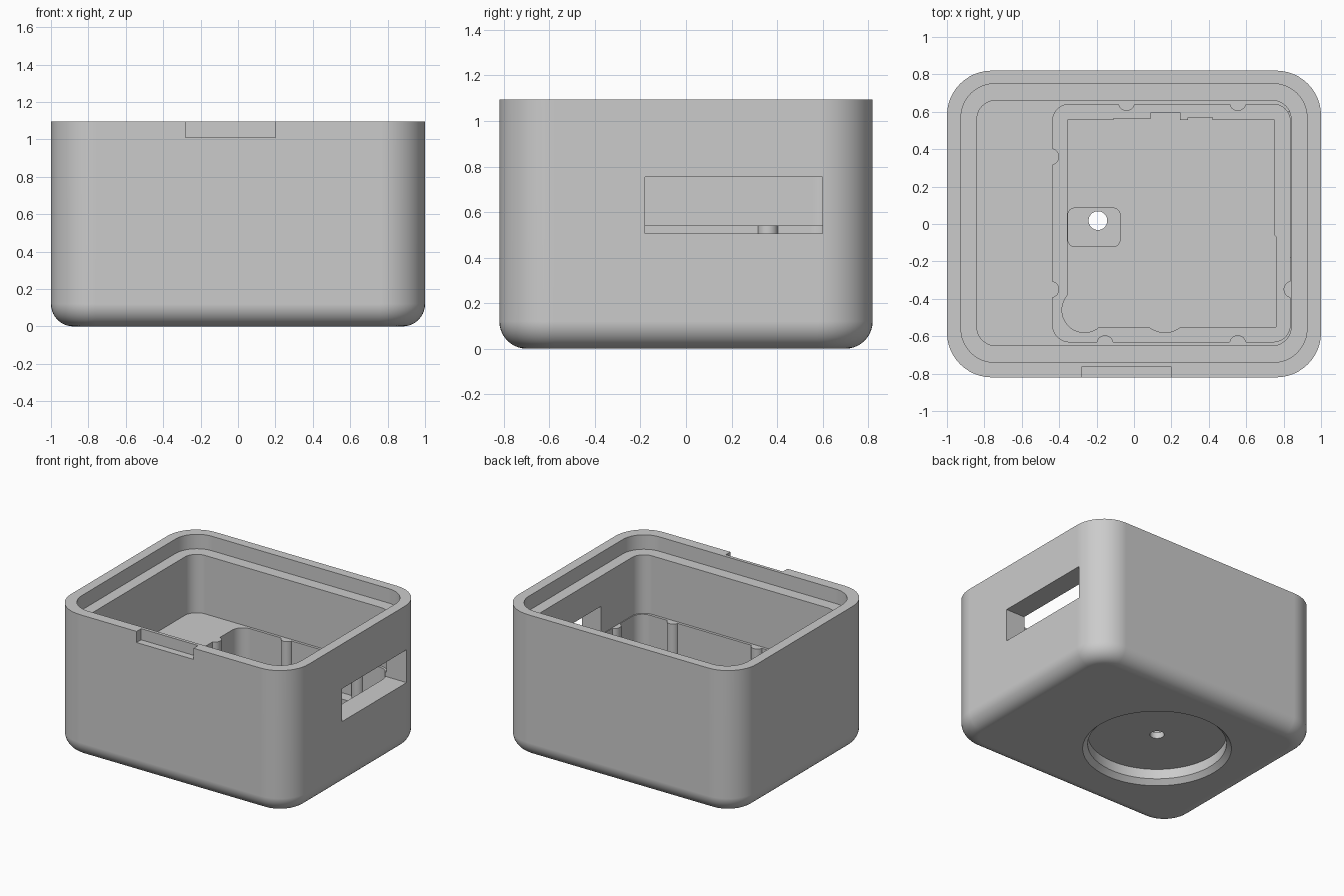
import bpy, bmesh
from math import sin, cos, pi, radians

cube = bpy.data.objects.get("Cube")
if cube:
    bpy.data.objects.remove(cube, do_unlink=True)

grey = bpy.data.materials.new("light_grey_plastic")
grey.use_nodes = True
colour = (0.6, 0.6, 0.6, 1)
grey.diffuse_color = colour
grey.node_tree.nodes["Principled BSDF"].inputs["Base Color"].default_value = colour


def arc(cx, cy, r, start, end, n=10):
    steps = [radians(start + (end - start) * i / n) for i in range(n + 1)]
    return [(cx + r * cos(a), cy + r * sin(a)) for a in steps]


def circle(cx, cy, r, n=48):
    return arc(cx, cy, r, 0, 360, n)[:-1]


def rounded_rect(x0, x1, y0, y1, r, n=12):
    return (arc(x1 - r, y1 - r, r, 0, 90, n) + arc(x0 + r, y1 - r, r, 90, 180, n)
            + arc(x0 + r, y0 + r, r, 180, 270, n) + arc(x1 - r, y0 + r, r, 270, 360, n))


def loft(name, rings):
    """Closed solid through (outline, height) rings with equal point counts."""
    bm = bmesh.new()
    loops = [[bm.verts.new((x, y, z)) for x, y in pts] for pts, z in rings]
    for a, b in zip(loops, loops[1:]):
        for i in range(len(a)):
            j = (i + 1) % len(a)
            bm.faces.new((a[i], a[j], b[j], b[i]))
    bm.faces.new(loops[0][::-1])
    bm.faces.new(loops[-1])
    bmesh.ops.recalc_face_normals(bm, faces=bm.faces)
    mesh = bpy.data.meshes.new(name)
    bm.to_mesh(mesh)
    bm.free()
    obj = bpy.data.objects.new(name, mesh)
    bpy.context.collection.objects.link(obj)
    mesh.materials.append(grey)
    return obj


def prism(name, pts, z0, z1):
    return loft(name, [(pts, z0), (pts, z1)])


def box(name, x0, x1, y0, y1, z0, z1):
    return prism(name, [(x0, y0), (x1, y0), (x1, y1), (x0, y1)], z0, z1)


def cut(target, cutter):
    mod = target.modifiers.new("cut", "BOOLEAN")
    mod.operation = "DIFFERENCE"
    mod.solver = "EXACT"
    mod.object = cutter
    bpy.context.view_layer.objects.active = target
    bpy.ops.object.modifier_apply(modifier=mod.name)
    bpy.data.objects.remove(cutter, do_unlink=True)


HEIGHT, FILLET, CORNER = 1.095, 0.12, 0.24
PLATFORM, STEP, FLOOR, PAD, ROOF = 0.54, 0.26, 0.2, 0.155, 0.11

# Outer shell with rounded corners and a rounded bottom edge
rings = []
for i in range(11):
    a = pi / 2 * i / 10
    d = FILLET * (1 - sin(a))
    rings.append((rounded_rect(-1 + d, 1 - d, -0.82 + d, 0.82 - d, CORNER - d),
                  FILLET * (1 - cos(a))))
rings.append((rounded_rect(-1, 1, -0.82, 0.82, CORNER), HEIGHT))
case = loft("case_body", rings)

# Lid seat and main cavity
cut(case, prism("lid_seat", rounded_rect(-0.925, 0.925, -0.74, 0.75, 0.18), 0.985, 1.3))
cut(case, prism("cavity", rounded_rect(-0.84, 0.84, -0.65, 0.66, 0.1), PLATFORM, 1.2))

# Board pocket with half-round locating ribs
pocket = prism("pocket", rounded_rect(-0.435, 0.835, -0.63, 0.64, 0.09), STEP, 0.62)
for x, y in [(-0.04, 0.65), (0.555, 0.65), (-0.445, 0.36), (-0.445, -0.35),
             (0.845, -0.35), (-0.155, -0.64), (0.555, -0.64)]:
    cut(pocket, prism("rib", circle(x, y, 0.045, 32), 0.1, PLATFORM))
cut(case, pocket)

# Lower pocket with clearances around its outline
outline = [(0.76, -0.55), (0.76, -0.07), (0.75, -0.06), (0.75, 0.555),
           (0.42, 0.555), (0.42, 0.57), (0.29, 0.57), (0.29, 0.555),
           (0.245, 0.555), (0.245, 0.595), (0.09, 0.595), (0.09, 0.565),
           (-0.11, 0.565), (-0.11, 0.555), (-0.355, 0.555)]
outline += arc(-0.265, -0.46, 0.12, 139, 311, 20)
outline += arc(0.165, -0.445, 0.135, 231, 309, 12)
cut(case, prism("lower_pocket", outline, FLOOR, 0.4))

# Sunken pad and cable hole
cut(case, prism("pad", rounded_rect(-0.353, -0.075, -0.12, 0.085, 0.035, 6), PAD, 0.23))
cut(case, prism("hole", circle(-0.193, 0.018, 0.05), -0.1, 0.3))

# Chamfered round recess underneath
profile = [(0.565, -0.05), (0.48, 0.035), (0.48, ROOF)]
cut(case, loft("base_recess", [(circle(-0.193, 0.018, r, 96), z) for r, z in profile]))

# Port opening in the right wall and shallow opening notch at the front rim
cut(case, box("port", 0.7, 1.2, -0.18, 0.6, 0.505, 0.755))
cut(case, box("notch", -0.28, 0.2, -1, -0.765, 1.01, 1.3))

# Smooth shading with crisp edges
bpy.ops.object.select_all(action="DESELECT")
case.select_set(True)
bpy.context.view_layer.objects.active = case
bpy.ops.object.shade_smooth_by_angle(angle=radians(30))
weighted = case.modifiers.new("weighted_normals", "WEIGHTED_NORMAL")
weighted.keep_sharp = True
